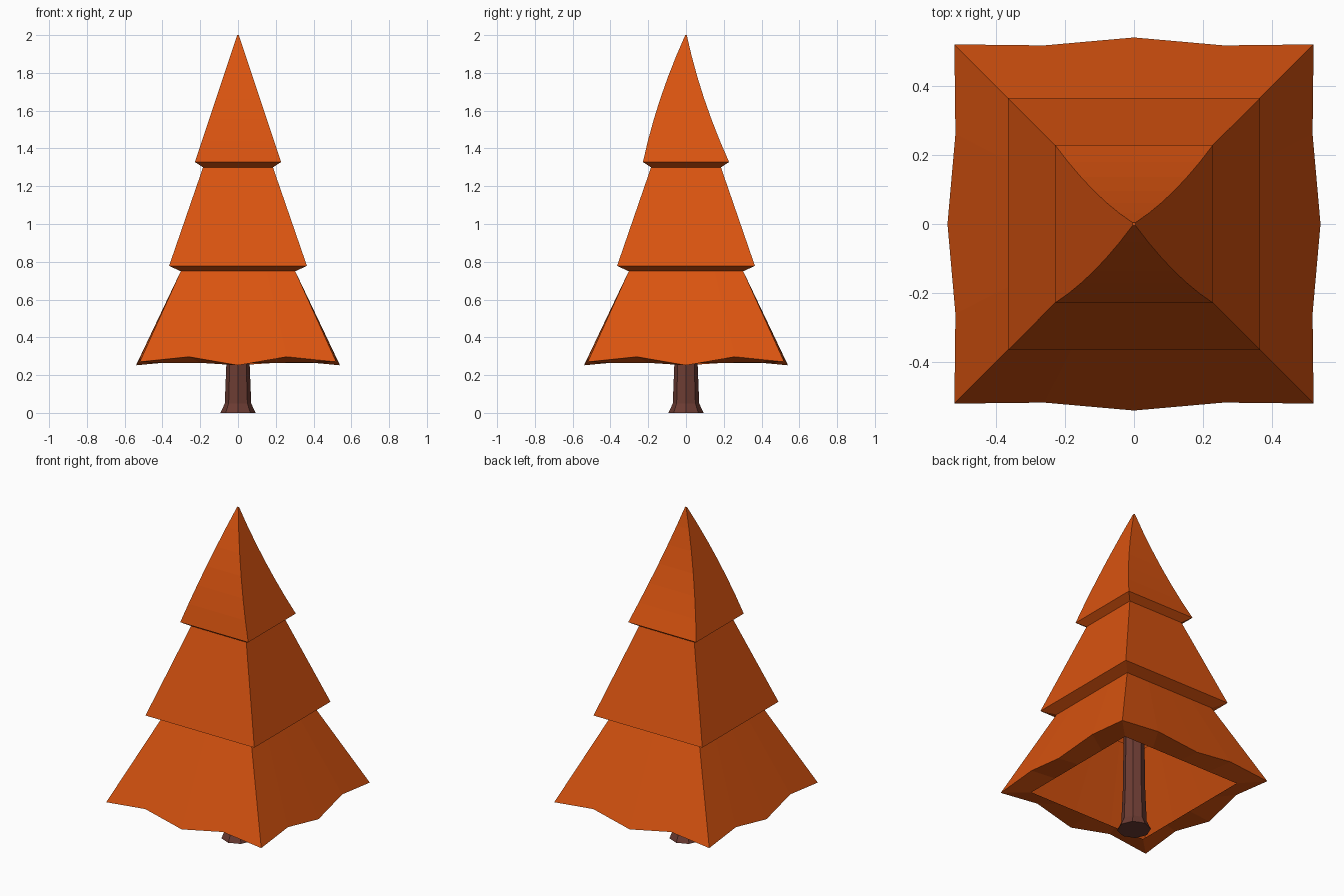
import bpy, bmesh, math
from mathutils import Vector

if "Cube" in bpy.data.objects:
    bpy.data.objects.remove(bpy.data.objects["Cube"])


def material(name, color):
    m = bpy.data.materials.new(name)
    m.diffuse_color = color
    m.use_nodes = True
    m.node_tree.nodes["Principled BSDF"].inputs["Base Color"].default_value = m.diffuse_color
    return m


def loft(name, rings, mat, cap_first=False, cap_last=False):
    """Bridge rings of points (listed bottom to top, counter-clockwise)."""
    bm = bmesh.new()
    loops = [[bm.verts.new(p) for p in ring] for ring in rings]
    for a, b in zip(loops, loops[1:]):
        n = len(a)
        for i in range(n):
            j = (i + 1) % n
            bm.faces.new((a[i], a[j], b[j], b[i]))
    if cap_first:
        bm.faces.new(loops[0][::-1])
    if cap_last:
        bm.faces.new(loops[-1])
    me = bpy.data.meshes.new(name)
    bm.to_mesh(me)
    bm.free()
    me.materials.append(mat)
    ob = bpy.data.objects.new(name, me)
    bpy.context.collection.objects.link(ob)
    return ob


def square(half, z, shift=0.0, hem=None):
    """Square ring, four segments per side; hem gives (out, z) per segment."""
    pts = []
    for s in range(4):
        a = s * math.pi / 2
        for k in range(4):
            out, zz = hem[k] if hem else (half, z)
            x, y = -half + half * k / 2, -out
            pts.append(Vector((x * math.cos(a) - y * math.sin(a),
                               x * math.sin(a) + y * math.cos(a) + shift, zz)))
    return pts


orange = material("orange_foliage", (0.70, 0.088, 0.005, 1))
brown = material("brown_bark", (0.15, 0.045, 0.033, 1))

# Foliage: open rim underneath, scalloped hem, then two stepped tiers
hem = [(0.52, 0.27), (0.517, 0.297), (0.54, 0.252), (0.517, 0.297)]
rings = [square(0.40, 0.265),
         square(0.52, 0.27, hem=hem),
         square(0.303, 0.75),
         square(0.365, 0.778),
         square(0.185, 1.30),
         square(0.228, 1.328)]

# Pointed top, leaning slightly forward between its base and its tip
steps = 6
for i in range(1, steps + 1):
    t = i / steps
    rings.append(square(0.228 + (0.004 - 0.228) * t,
                        1.328 + 0.672 * t,
                        -0.02 * 4 * t * (1 - t)))
loft("foliage", rings, orange, cap_last=True)

# Trunk: octagonal with a flared foot, running up inside the foliage
trunk = []
for r, z in [(0.093, 0.0), (0.070, 0.05), (0.062, 0.25), (0.055, 0.75)]:
    trunk.append([(r * math.cos(k * math.pi / 4), r * math.sin(k * math.pi / 4), z)
                  for k in range(8)])
loft("trunk", trunk, brown, cap_first=True, cap_last=True)
